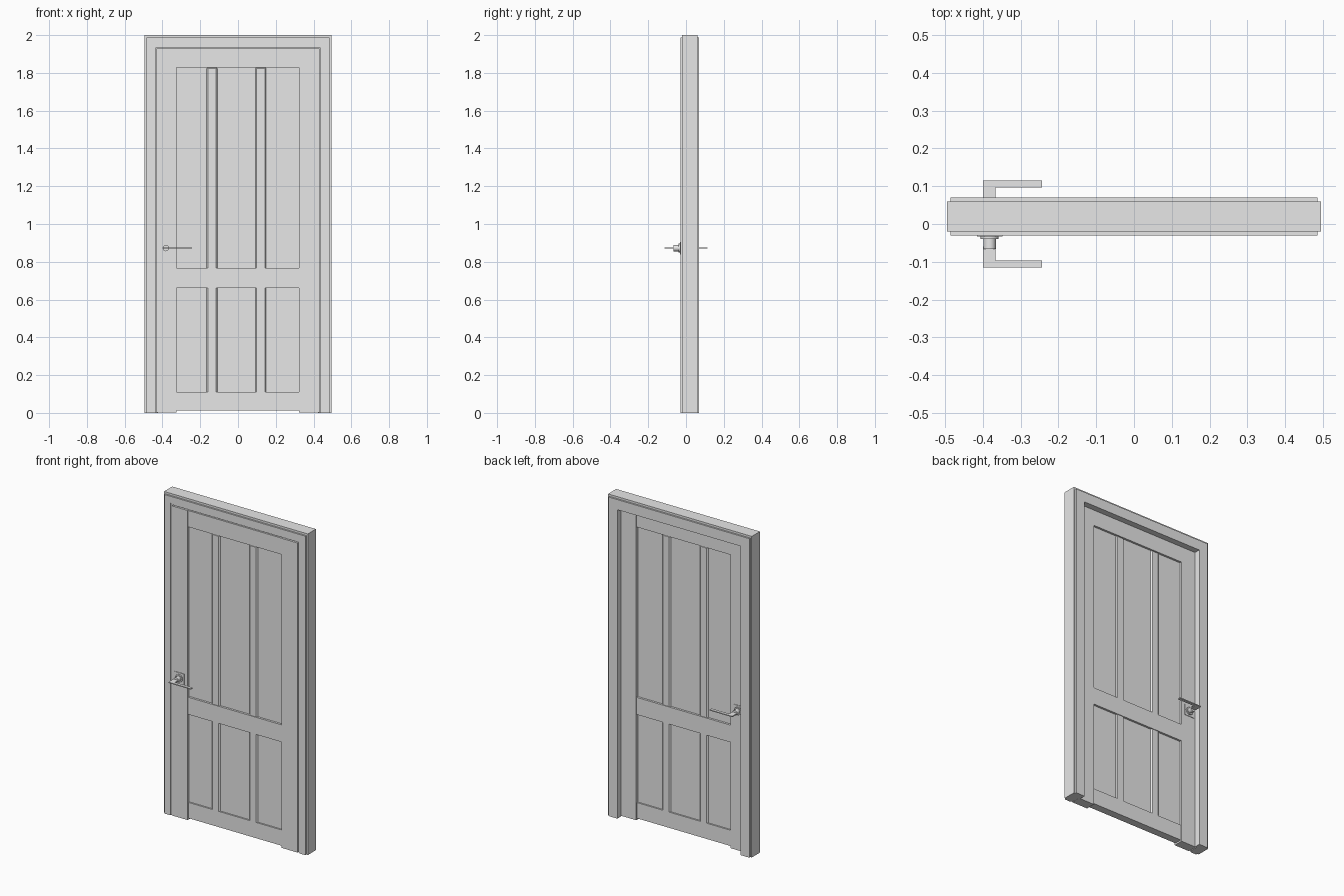
import bpy
import bmesh
from mathutils import Matrix, Vector

cube = bpy.data.objects.get("Cube")
if cube:
    bpy.data.objects.remove(cube, do_unlink=True)

grey = bpy.data.materials.new("plain_grey")
grey.use_nodes = True
grey.diffuse_color = (0.8, 0.8, 0.8, 1)
grey.node_tree.nodes["Principled BSDF"].inputs["Base Color"].default_value = (0.8, 0.8, 0.8, 1)


def finish(name, bm):
    bmesh.ops.recalc_face_normals(bm, faces=bm.faces)
    mesh = bpy.data.meshes.new(name)
    bm.to_mesh(mesh)
    bm.free()
    mesh.materials.append(grey)
    obj = bpy.data.objects.new(name, mesh)
    bpy.context.collection.objects.link(obj)
    return obj


def box(name, x, y, z, bevel=0):
    """Box spanning three (low, high) ranges."""
    bm = bmesh.new()
    bmesh.ops.create_cube(bm, size=1)
    for v in bm.verts:
        v.co = Vector([r[0] if c < 0 else r[1] for c, r in zip(v.co, (x, y, z))])
    obj = finish(name, bm)
    if bevel:
        mod = obj.modifiers.new("edge_chamfer", "BEVEL")
        mod.width = bevel
        mod.segments = 1
    return obj


def extrude_profile(name, points, low, high, axis):
    """Flat outline in (x, z) or (x, y), extruded along y or z."""
    bm = bmesh.new()
    place = (lambda a, b: (a, low, b)) if axis == "y" else (lambda a, b: (a, b, low))
    face = bm.faces.new([bm.verts.new(place(a, b)) for a, b in points])
    new = bmesh.ops.extrude_face_region(bm, geom=[face])["geom"]
    step = Vector((0, high - low, 0)) if axis == "y" else Vector((0, 0, high - low))
    bmesh.ops.translate(bm, vec=step, verts=[v for v in new if isinstance(v, bmesh.types.BMVert)])
    return finish(name, bm)


def surround(name, outer, top, inner, head, y):
    """Three-sided frame, open at the floor."""
    pts = [(-outer, 0), (-outer, top), (outer, top), (outer, 0),
           (inner, 0), (inner, head), (-inner, head), (-inner, 0)]
    return extrude_profile(name, pts, *y, "y")


# Frame around the opening
surround("door_lining", 0.495, 2.0, 0.434, 1.934, (-0.02, 0.06))
surround("door_stop", 0.436, 1.936, 0.424, 1.924, (0.032, 0.06))
surround("front_casing", 0.485, 1.987, 0.445, 1.946, (-0.03, -0.019))
surround("front_casing_bead", 0.446, 1.947, 0.434, 1.934, (-0.024, -0.019))
surround("back_casing", 0.485, 1.987, 0.424, 1.924, (0.059, 0.07))

# Door leaf: stiles, rails, mullions and recessed panels
for side, x in (("right", (-0.431, -0.326)), ("left", (0.322, 0.431))):
    box(side + "_stile", x, (-0.03, 0.03), (0.002, 1.93))
inside = (-0.326, 0.322)
for name, z in (("top_rail", (1.828, 1.93)), ("lock_rail", (0.66, 0.767))):
    box(name, inside, (-0.028, 0.028), z)
box("bottom_rail", inside, (-0.024, 0.024), (0.012, 0.11))
for side, x in (("right", (-0.166, -0.109)), ("left", (0.092, 0.149))):
    box(side + "_mullion", x, (-0.024, 0.024), (0.1, 1.83), 0.007)
box("door_panel", inside, (-0.015, 0.015), (0.02, 1.9))

# Lever handles on both faces
HX, HZ = -0.382, 0.872


def disc(name, radius, y):
    bm = bmesh.new()
    turn = Matrix.Translation((HX, sum(y) / 2, HZ)) @ Matrix.Rotation(1.5708, 4, "X")
    bmesh.ops.create_cone(bm, cap_ends=True, segments=24, radius1=radius, radius2=radius,
                          depth=abs(y[1] - y[0]), matrix=turn)
    obj = finish(name, bm)
    bpy.ops.object.select_all(action="DESELECT")
    obj.select_set(True)
    bpy.context.view_layer.objects.active = obj
    bpy.ops.object.shade_smooth_by_angle(angle=0.6)


for side, s in (("front", -1), ("back", 1)):
    span = lambda a, b: tuple(sorted((s * a, s * b)))
    box(side + "_handle_plate", (HX - 0.034, HX + 0.034), span(0.029, 0.033),
        (HZ - 0.034, HZ + 0.034))
    disc(side + "_handle_collar", 0.024, span(0.032, 0.04))
    disc(side + "_handle_hub", 0.0165, span(0.039, 0.066))
    outline = [(-0.399, 0.06), (-0.399, 0.115), (-0.244, 0.115),
               (-0.244, 0.097), (-0.366, 0.097), (-0.366, 0.06)]
    extrude_profile(side + "_lever", [(x, s * y) for x, y in outline],
                    HZ - 0.003, HZ + 0.003, "z")
